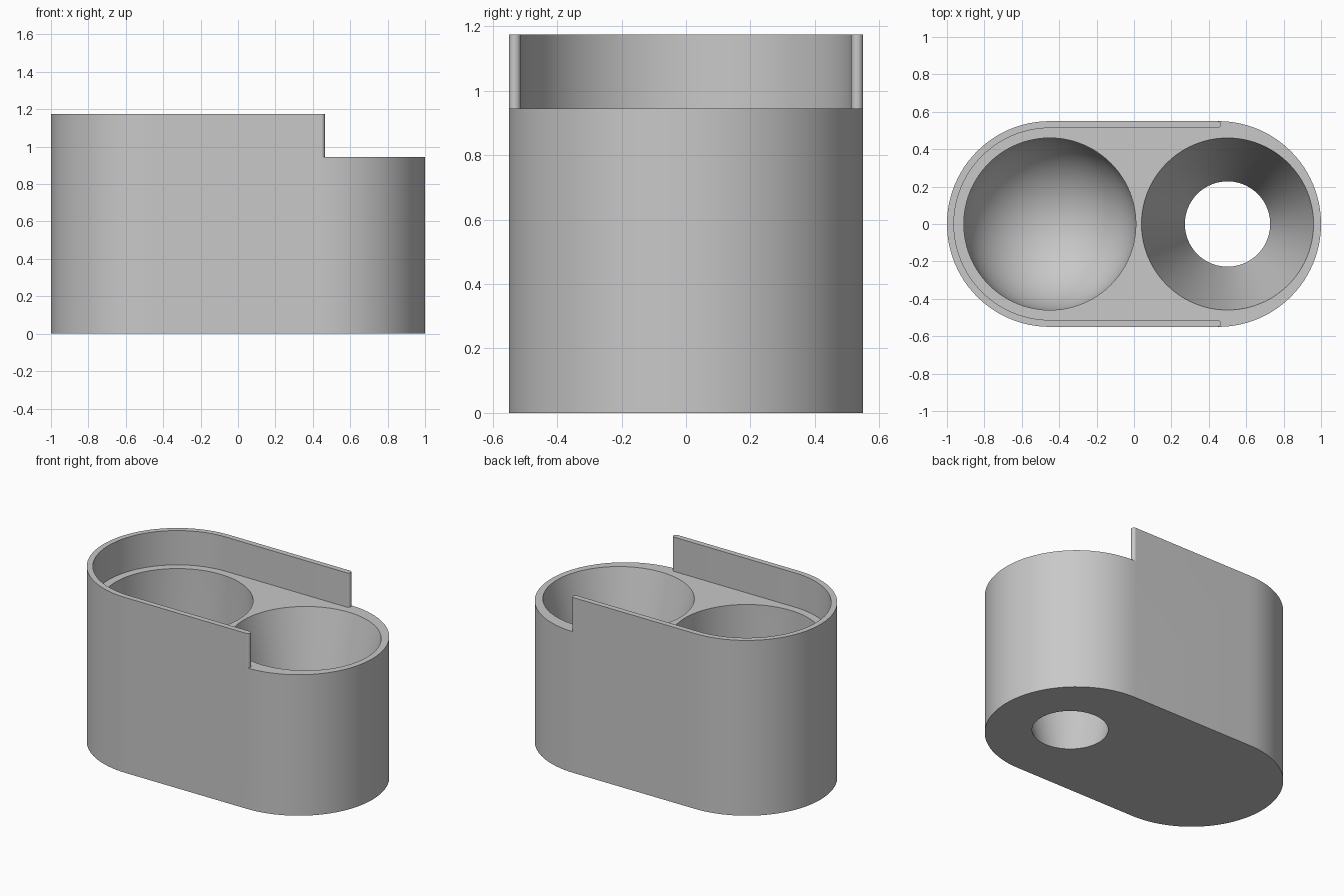
import bpy, bmesh
from math import sin, cos, pi, radians

if "Cube" in bpy.data.objects:
    bpy.data.objects.remove(bpy.data.objects["Cube"])

HALF = 0.45      # distance from the middle to each end arc centre
R_OUT = 0.55     # outer end radius
R_IN = 0.513     # inner radius of the raised wall
DECK = 0.945     # height of the deck
TOP = 1.175      # height of the raised wall
R_POCKET = 0.46
WALL = R_OUT - R_IN

grey = bpy.data.materials.new("light grey")
grey.use_nodes = True
colour = (0.58, 0.58, 0.58, 1)
grey.diffuse_color = colour
grey.node_tree.nodes["Principled BSDF"].inputs["Base Color"].default_value = colour


def make_object(name, bm):
    bmesh.ops.recalc_face_normals(bm, faces=bm.faces)
    mesh = bpy.data.meshes.new(name)
    bm.to_mesh(mesh)
    bm.free()
    mesh.materials.append(grey)
    obj = bpy.data.objects.new(name, mesh)
    bpy.context.collection.objects.link(obj)
    return obj


def arc(cx, cy, r, start, end, steps):
    angles = [radians(start + (end - start) * i / steps) for i in range(steps + 1)]
    return [(cx + r * cos(a), cy + r * sin(a)) for a in angles]


def prism(name, outline, z0, z1):
    bm = bmesh.new()
    base = bm.faces.new([bm.verts.new((x, y, z0)) for x, y in outline])
    new = bmesh.ops.extrude_face_region(bm, geom=[base])["geom"]
    for v in new:
        if isinstance(v, bmesh.types.BMVert):
            v.co.z = z1
    return make_object(name, bm)


def lathe(name, profile, cx, steps=96):
    # Closed solid of revolution from (radius, height) points
    bm = bmesh.new()
    rings = [[bm.verts.new((x, y, z)) for x, y in arc(cx, 0, r, 0, 360, steps)[:-1]]
             for r, z in profile]
    for a, b in zip(rings, rings[1:]):
        for i in range(steps):
            j = (i + 1) % steps
            bm.faces.new((a[i], a[j], b[j], b[i]))
    bm.faces.new(rings[0])
    bm.faces.new(rings[-1])
    return make_object(name, bm)


# Rounded oblong block at full height
body = prism("holder_body",
             arc(HALF, 0, R_OUT, -90, 90, 48) + arc(-HALF, 0, R_OUT, 90, 270, 48), 0, TOP)

# Space above the deck, leaving a thin wall with rounded ends
tip = arc(HALF - 0.004, R_OUT - WALL / 2, WALL / 2, -90, 80, 10)
back_half = tip + [(tip[-1][0], 0.8), (1.3, 0.8)]
front_half = [(x, -y) for x, y in reversed(back_half)]
deck_cut = prism("deck_cutter",
                 back_half + front_half + arc(-HALF, 0, R_IN, 270, 90, 48), DECK, TOP + 0.2)

# Round-bottomed pocket
floor = 0.05
bowl = [(R_POCKET * sin(a), floor + R_POCKET * (1 - cos(a)))
        for a in [pi / 2 * i / 24 for i in range(1, 25)]]
bowl_cut = lathe("bowl_cutter", [(0.001, floor)] + bowl + [(R_POCKET, 1.0)], -HALF)

# Tapered pocket open at the bottom
R_HOLE = 0.228
slope = (R_POCKET - R_HOLE) / DECK
cone_cut = lathe("funnel_cutter",
                 [(R_HOLE + slope * z, z) for z in (-0.05, 1.0)], 0.5)

bpy.context.view_layer.objects.active = body
for cutter in (deck_cut, bowl_cut, cone_cut):
    cutter.hide_render = True
    mod = body.modifiers.new("cut", "BOOLEAN")
    mod.operation = "DIFFERENCE"
    mod.solver = "EXACT"
    mod.object = cutter
    bpy.ops.object.modifier_apply(modifier=mod.name)
    bpy.data.objects.remove(cutter)

bpy.ops.object.select_all(action="DESELECT")
body.select_set(True)
bpy.ops.object.shade_smooth_by_angle(angle=radians(30))
